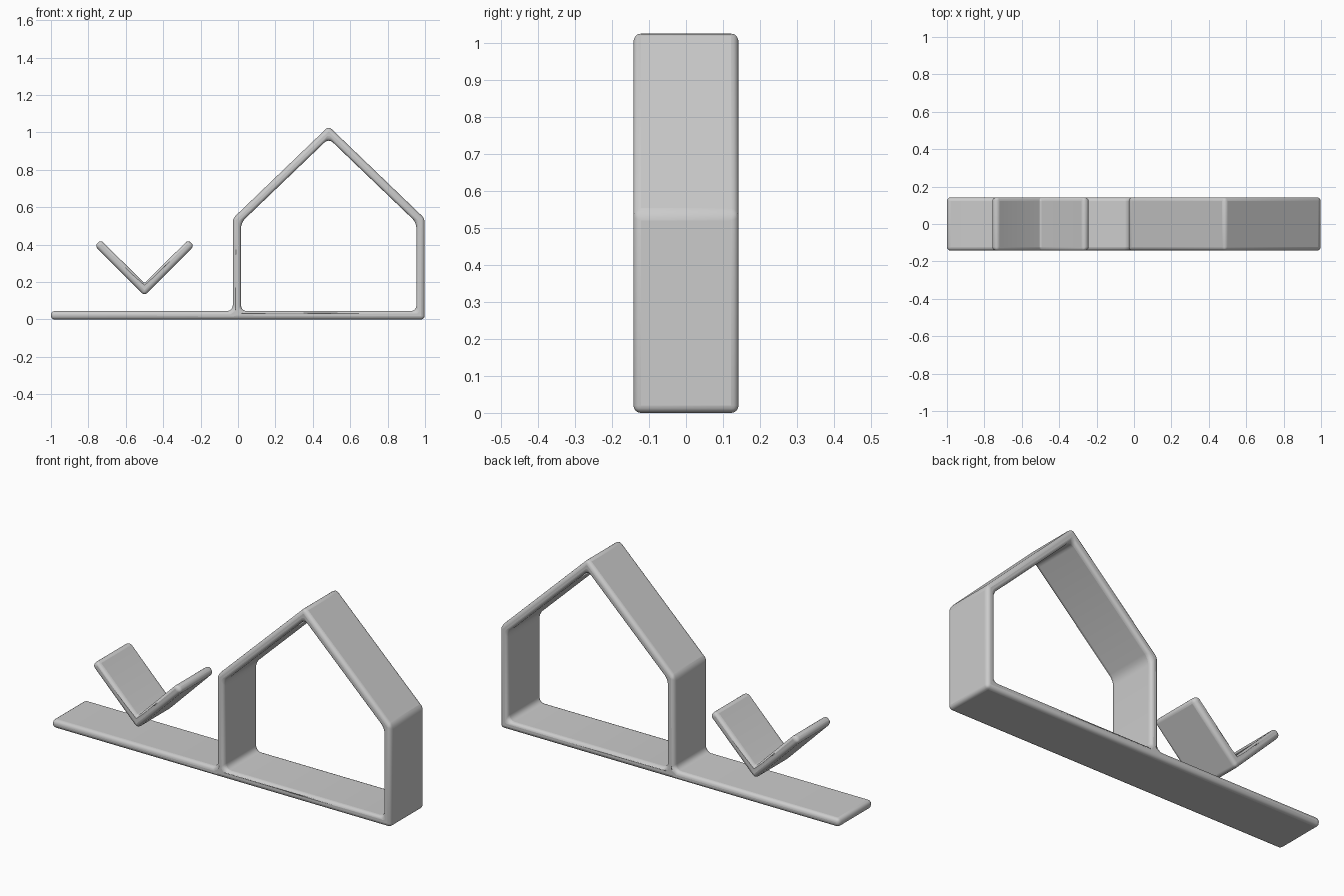
import bpy
import bmesh
from math import radians

if "Cube" in bpy.data.objects:
    bpy.data.objects.remove(bpy.data.objects["Cube"], do_unlink=True)

HALF_DEPTH = 0.142

grey = bpy.data.materials.new("light grey")
grey.use_nodes = True
colour = (0.6, 0.6, 0.6, 1)
grey.diffuse_color = colour
grey.node_tree.nodes["Principled BSDF"].inputs["Base Color"].default_value = colour


def strip_object(name, points, quads, fillet):
    """Extrude a strip profile in depth, fillet its inside corners, round its rims."""
    bm = bmesh.new()
    verts = [bm.verts.new((x, -HALF_DEPTH, z)) for x, z in points]
    faces = [bm.faces.new([verts[i] for i in q]) for q in quads]
    extruded = bmesh.ops.extrude_face_region(bm, geom=faces, use_keep_orig=True)["geom"]
    bmesh.ops.translate(bm, vec=(0, 2 * HALF_DEPTH, 0),
                        verts=[v for v in extruded if isinstance(v, bmesh.types.BMVert)])
    bmesh.ops.recalc_face_normals(bm, faces=bm.faces)
    inside = [e for e in bm.edges if e.is_manifold
              and abs(e.verts[0].co.y - e.verts[1].co.y) > HALF_DEPTH
              and e.calc_face_angle_signed() < -0.3]
    bmesh.ops.bevel(bm, geom=inside, offset=fillet, segments=4, profile=0.5, affect='EDGES')
    mesh = bpy.data.meshes.new(name)
    bm.to_mesh(mesh)
    bm.free()
    mesh.materials.append(grey)
    obj = bpy.data.objects.new(name, mesh)
    bpy.context.collection.objects.link(obj)

    rounding = obj.modifiers.new("rounded rims", 'BEVEL')
    rounding.width = 0.02
    rounding.segments = 4
    rounding.limit_method = 'ANGLE'
    rounding.angle_limit = radians(35)
    rounding.use_clamp_overlap = False

    bpy.ops.object.select_all(action='DESELECT')
    obj.select_set(True)
    bpy.context.view_layer.objects.active = obj
    bpy.ops.object.shade_smooth_by_angle(angle=radians(35))
    return obj


# House outline: outer and inner corners, then the base strip running past it
outer = [(-0.028, 0), (0.998, 0), (0.998, 0.54), (0.485, 1.033), (-0.028, 0.54)]
inner = [(0.016, 0.045), (0.954, 0.045), (0.954, 0.518), (0.485, 0.968), (0.016, 0.518)]
tail = [(-1, 0), (-1, 0.045), (-0.028, 0.045)]
n = len(outer)
ring = [(i, (i + 1) % n, n + (i + 1) % n, n + i) for i in range(n - 1)]
ring += [(4, 12, 5, 9), (12, 0, 5), (10, 0, 12, 11)]
strip_object("house_frame_and_base", outer + inner + tail, ring, 0.03)

# Floating V-shaped bird
cx, reach, half = -0.5, 0.25, 0.016
low, notch = 0.127, 0.193
tip = 0.16 + reach
bird = [(cx, low), (cx, notch)]
for side in (-1, 1):
    bird += [(cx + side * (reach + half), tip - half), (cx + side * (reach - half), tip + half)]
strip_object("bird_wings", bird, [(0, 1, 3, 2), (0, 4, 5, 1)], 0.01)
